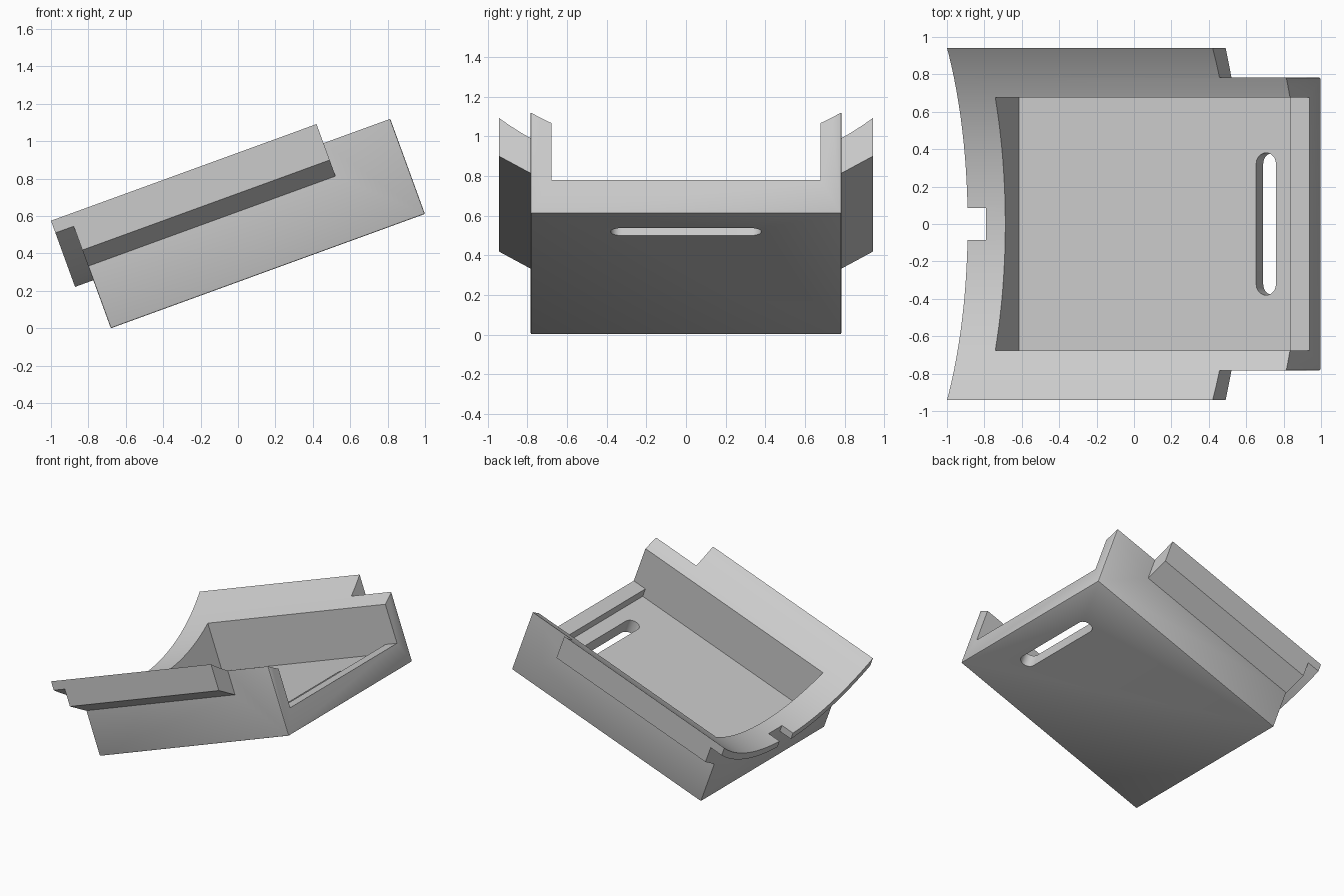
import bpy, bmesh
from math import sin, cos, pi, radians, sqrt
from mathutils import Matrix, Vector

cube = bpy.data.objects.get("Cube")
if cube:
    bpy.data.objects.remove(cube, do_unlink=True)

# Main dimensions, in the tray's own untilted frame
LENGTH, HALF_WIDTH, HALF_FLANGE = 1.787, 0.783, 0.942
FLANGE_LENGTH, LIP_LENGTH = 1.407, 0.104
WALL, FLOOR, SILL = 0.11, 0.11, 0.18
POCKET = HALF_WIDTH - WALL + 0.004
CRADLE_R, CRADLE_LOW, LIP_THICK = 1.533, 0.326, 0.055
TILT = radians(20)


def prism(name, outline, start, end, upright=False):
    """Extrude an outline (y, z) along x, or (x, y) along z when upright."""
    bm = bmesh.new()
    verts = [bm.verts.new((a, b, start) if upright else (start, a, b)) for a, b in outline]
    face = bm.faces.new(verts)
    moved = bmesh.ops.extrude_face_region(bm, geom=[face])["geom"]
    step = end - start
    shift = Vector((0, 0, step)) if upright else Vector((step, 0, 0))
    bmesh.ops.translate(bm, vec=shift, verts=[g for g in moved if isinstance(g, bmesh.types.BMVert)])
    bmesh.ops.recalc_face_normals(bm, faces=bm.faces[:])
    mesh = bpy.data.meshes.new(name)
    bm.to_mesh(mesh)
    bm.free()
    obj = bpy.data.objects.new(name, mesh)
    bpy.context.collection.objects.link(obj)
    return obj


def box(name, half_width, bottom, top, start, end):
    outline = [(-half_width, bottom), (half_width, bottom), (half_width, top), (-half_width, top)]
    return prism(name, outline, start, end)


def apply(obj, mod):
    bpy.context.view_layer.objects.active = obj
    bpy.ops.object.modifier_apply(modifier=mod.name)


def combine(obj, other, operation):
    mod = obj.modifiers.new("combine", "BOOLEAN")
    mod.operation, mod.solver, mod.object = operation, "EXACT", other
    apply(obj, mod)
    bpy.data.objects.remove(other, do_unlink=True)


# Solid body with slightly softened edges
tray = box("tilted_cradle_tray", HALF_WIDTH, 0, 0.7, 0, LENGTH)
bevel = tray.modifiers.new("soft_edges", "BEVEL")
bevel.width, bevel.segments = 0.007, 2
apply(tray, bevel)

# Side flanges with sloped undersides, and the curved lip split by a notch
top = 0.67
lip_r = CRADLE_R + LIP_THICK
notch = 0.085
for side in (-1, 1):
    flange = [(0.77, 0.346), (HALF_FLANGE, 0.445), (HALF_FLANGE, top), (0.77, top)]
    combine(tray, prism("flange", [(side * y, z) for y, z in flange], 0, FLANGE_LENGTH), "UNION")
    steps = 32
    ys = [notch + (HALF_FLANGE - notch) * i / steps for i in range(steps + 1)]
    lip = [(y, CRADLE_LOW + CRADLE_R - sqrt(lip_r ** 2 - y * y)) for y in ys]
    lip += [(HALF_FLANGE, top), (notch, top)]
    combine(tray, prism("lip", [(side * y, z) for y, z in lip], -LIP_LENGTH, 0.04), "UNION")

# Round cradle hollow along the whole length
segments = 200
circle = [(CRADLE_R * sin(2 * pi * i / segments),
           CRADLE_LOW + CRADLE_R - CRADLE_R * cos(2 * pi * i / segments)) for i in range(segments)]
combine(tray, prism("cradle_cutter", circle, -0.5, 2.2), "DIFFERENCE")

# Rectangular pocket, open above a low sill at the raised end
combine(tray, box("pocket_cutter", POCKET, FLOOR, 1, WALL, LENGTH - WALL), "DIFFERENCE")
combine(tray, box("opening_cutter", POCKET, SILL, 1, LENGTH - 0.3, LENGTH + 0.2), "DIFFERENCE")

# Round-ended slot through the floor
slot_x, slot_r, slot_half = 1.515, 0.056, 0.324
slot = []
for i in range(26):
    half, k = divmod(i, 13)
    angle = pi * (half + k / 12)
    slot.append((slot_x + slot_r * cos(angle),
                 slot_r * sin(angle) + (slot_half if half == 0 else -slot_half)))
combine(tray, prism("slot_cutter", slot, -0.2, 0.4, upright=True), "DIFFERENCE")

# Tilt the tray so it rests on its lower edge
tray.data.transform(Matrix.Translation((-0.68, 0, 0)) @ Matrix.Rotation(-TILT, 4, "Y"))

# Plain grey material
grey = bpy.data.materials.new("light_grey")
grey.use_nodes = True
colour = (0.6, 0.6, 0.6, 1)
grey.diffuse_color = colour
grey.node_tree.nodes["Principled BSDF"].inputs["Base Color"].default_value = colour
tray.data.materials.clear()
tray.data.materials.append(grey)

bpy.ops.object.select_all(action="DESELECT")
tray.select_set(True)
bpy.context.view_layer.objects.active = tray
bpy.ops.object.shade_smooth_by_angle(angle=radians(25))
